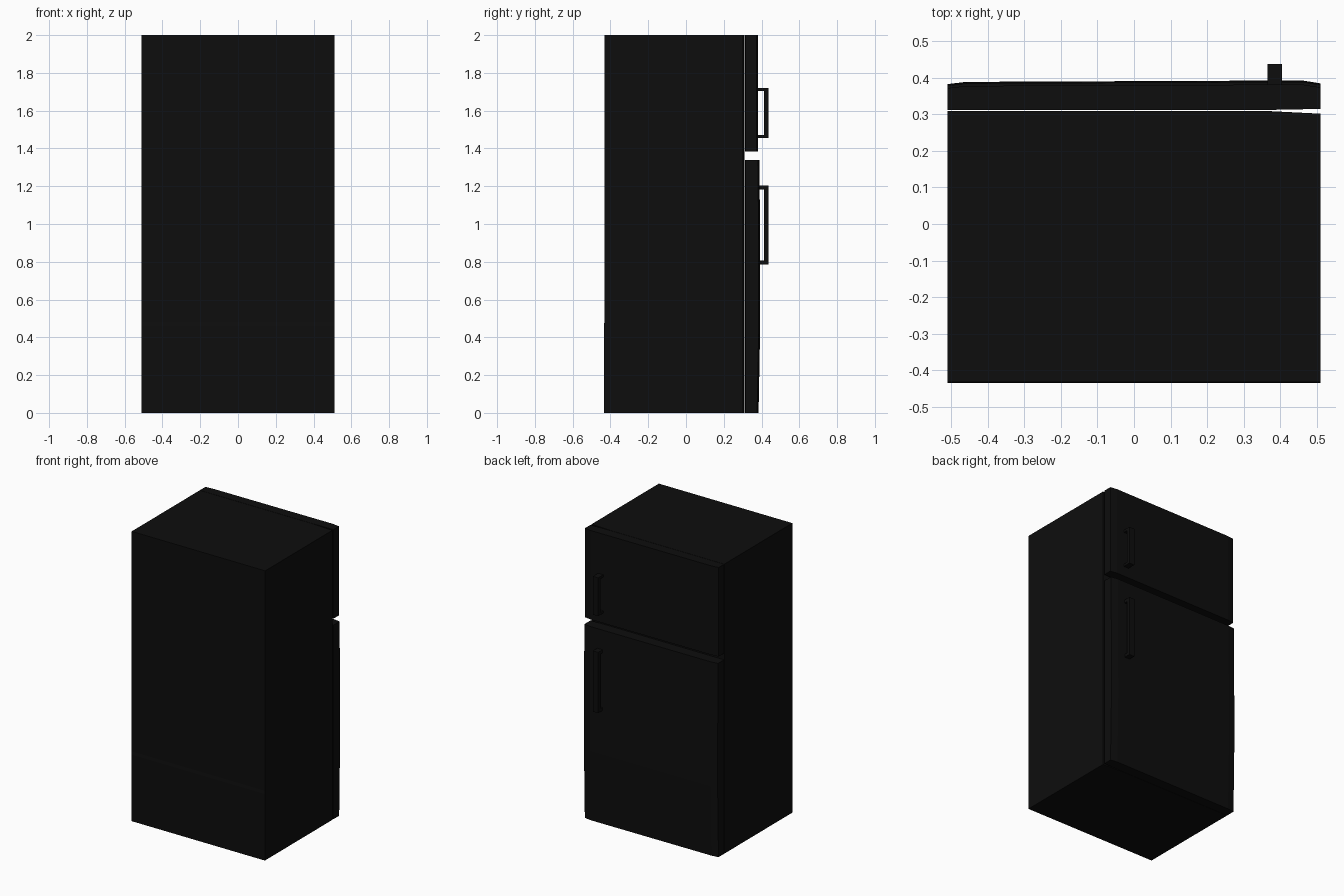
import bpy
import bmesh

default = bpy.data.objects.get("Cube")
if default:
    bpy.data.objects.remove(default, do_unlink=True)

black = bpy.data.materials.new("appliance black")
black.use_nodes = True
colour = (0.004, 0.004, 0.004, 1)
black.diffuse_color = colour
black.node_tree.nodes["Principled BSDF"].inputs["Base Color"].default_value = colour


def finish(name, bm):
    bmesh.ops.recalc_face_normals(bm, faces=bm.faces)
    mesh = bpy.data.meshes.new(name)
    bm.to_mesh(mesh)
    bm.free()
    mesh.materials.append(black)
    obj = bpy.data.objects.new(name, mesh)
    bpy.context.collection.objects.link(obj)
    return obj


def loft(name, levels):
    """Stack of (z, outline) rings, capped at both ends."""
    bm = bmesh.new()
    rings = [[bm.verts.new((x, y, z)) for x, y in outline] for z, outline in levels]
    n = len(rings[0])
    for a, b in zip(rings, rings[1:]):
        for i in range(n):
            j = (i + 1) % n
            bm.faces.new((a[i], a[j], b[j], b[i]))
    bm.faces.new(rings[0])
    bm.faces.new(rings[-1])
    return finish(name, bm)


def box(bm, x0, x1, y0, y1, z0, z1):
    made = bmesh.ops.create_cube(bm, size=1)["verts"]
    for v in made:
        v.co = (x1 if v.co.x > 0 else x0,
                y1 if v.co.y > 0 else y0,
                z1 if v.co.z > 0 else z0)


W = 0.51


# Cabinet: the front corner on the handle side is slightly relieved
def cabinet_outline(back):
    return [(-W, back), (W, back), (W, 0.302), (0.35, 0.31), (-W, 0.31)]


loft("cabinet", [(0, cabinet_outline(-0.435)), (0.46, cabinet_outline(-0.435)),
                 (0.48, cabinet_outline(-0.432)), (2, cabinet_outline(-0.432))])


# Doors: bevelled outer corners, with a gentle bulge set by the front depth
def door_outline(front):
    return [(-W, 0.312), (0.35, 0.312), (W, 0.315), (W, front - 0.008),
            (0.46, front), (-0.46, front - 0.004), (-W, front - 0.01)]


loft("freezer_door", [(1.385, door_outline(0.382)), (2, door_outline(0.382))])
loft("fridge_door", [(0, door_outline(0.384)), (0.2, door_outline(0.388)),
                     (0.48, door_outline(0.393)), (0.9, door_outline(0.392)),
                     (1.34, door_outline(0.389))])


# Handles: upright grip on two short brackets
def handle(name, z0, z1, thick):
    bm = bmesh.new()
    box(bm, 0.365, 0.405, 0.412, 0.438, z0, z1)
    for low in (z0, z1 - thick):
        box(bm, 0.365, 0.405, 0.37, 0.412, low, low + thick)
    bmesh.ops.remove_doubles(bm, verts=bm.verts, dist=0.0001)
    finish(name, bm)


handle("freezer_handle", 1.455, 1.72, 0.016)
handle("fridge_handle", 0.785, 1.205, 0.022)
